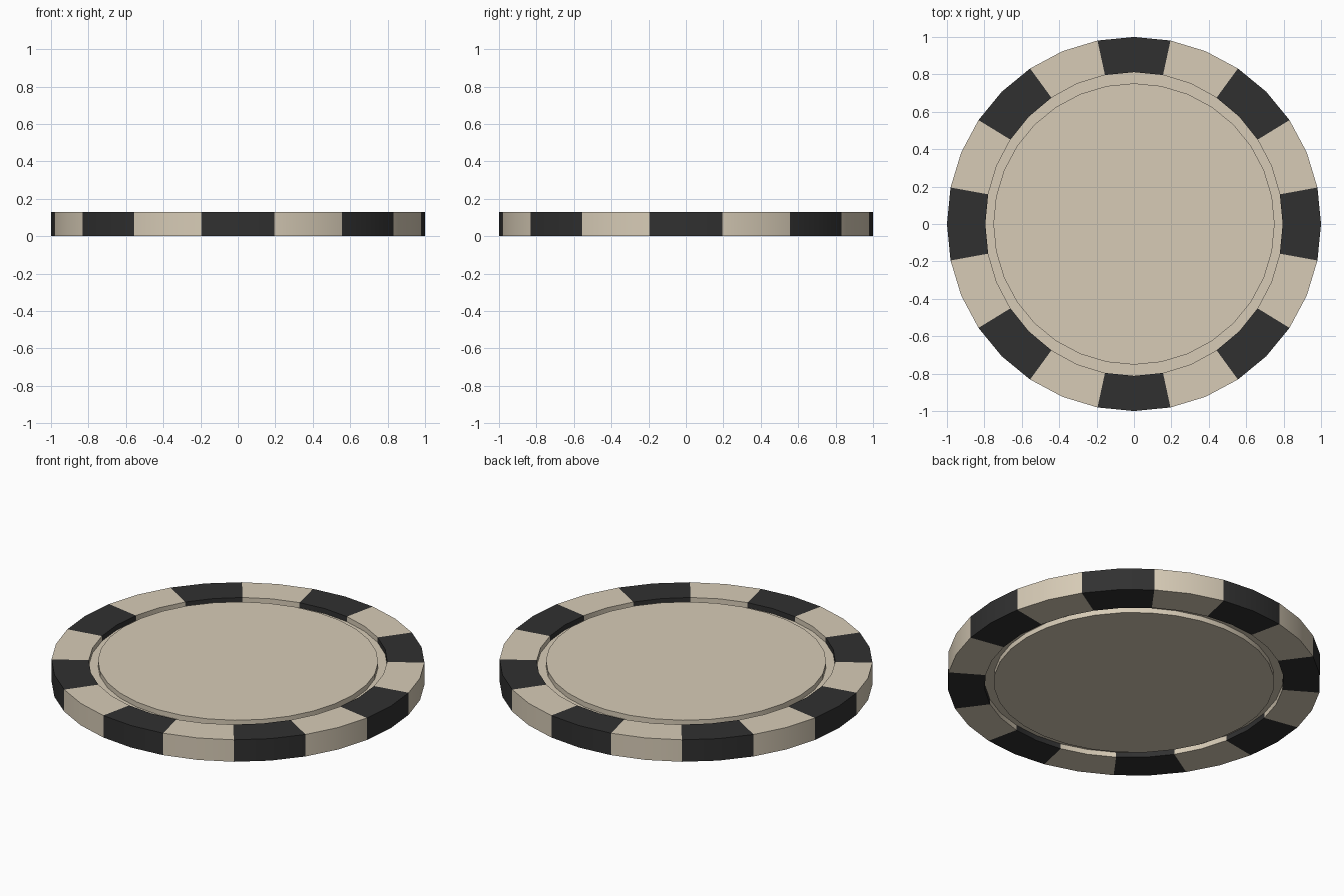
import bpy, bmesh
from math import sin, cos, tau, radians

if "Cube" in bpy.data.objects:
    bpy.data.objects.remove(bpy.data.objects["Cube"])

N = 32          # sides of the chip
H = 0.13        # thickness


def material(name, rgb):
    m = bpy.data.materials.new(name)
    m.diffuse_color = (*rgb, 1)
    m.use_nodes = True
    m.node_tree.nodes["Principled BSDF"].inputs["Base Color"].default_value = m.diffuse_color
    return m


cream = material("cream", (0.68, 0.60, 0.47))
black = material("black", (0.03, 0.03, 0.03))


def finish(ob):
    bpy.ops.object.select_all(action='DESELECT')
    ob.select_set(True)
    bpy.context.view_layer.objects.active = ob
    bpy.ops.object.shade_smooth_by_angle(angle=radians(30))


# Outer rim: rectangular section swept round, two sides per colour block
bm = bmesh.new()
profile = [(1, 1, 0), (1, 1, H), (0.795, 0.812, H), (0.795, 0.812, 0)]
rings = [[bm.verts.new((rx * cos(tau * i / N), ry * sin(tau * i / N), z))
          for rx, ry, z in profile] for i in range(N)]
for i in range(N):
    a, b = rings[i], rings[(i + 1) % N]
    for k in range(4):
        n = (k + 1) % 4
        f = bm.faces.new((a[k], b[k], b[n], a[n]))
        f.material_index = 1 if (i + 1) % 4 < 2 else 0
bmesh.ops.recalc_face_normals(bm, faces=bm.faces)
mesh = bpy.data.meshes.new("striped_rim")
bm.to_mesh(mesh)
bm.free()
mesh.materials.append(cream)
mesh.materials.append(black)
rim = bpy.data.objects.new("striped_rim", mesh)
bpy.context.collection.objects.link(rim)
finish(rim)


# Centre: one stepped solid, raised face on both sides with a groove floor
bm = bmesh.new()
groove = 0.03
steps = [(0.752, 0), (0.752, groove), (0.80, groove),
         (0.80, H - groove), (0.752, H - groove), (0.752, H)]
loops = [[bm.verts.new((r * cos(tau * i / N), r * sin(tau * i / N), z))
          for i in range(N)] for r, z in steps]
for lo, hi in zip(loops, loops[1:]):
    for i in range(N):
        j = (i + 1) % N
        bm.faces.new((lo[i], lo[j], hi[j], hi[i]))
bm.faces.new(loops[0][::-1])
bm.faces.new(loops[-1])
# tuck the hidden web edge into the slightly oval rim opening
for loop in loops[2:4]:
    for v in loop:
        v.co.y *= 1.02
bmesh.ops.recalc_face_normals(bm, faces=bm.faces)
mesh = bpy.data.meshes.new("centre_disc")
bm.to_mesh(mesh)
bm.free()
mesh.materials.append(cream)
disc = bpy.data.objects.new("centre_disc", mesh)
bpy.context.collection.objects.link(disc)
finish(disc)
